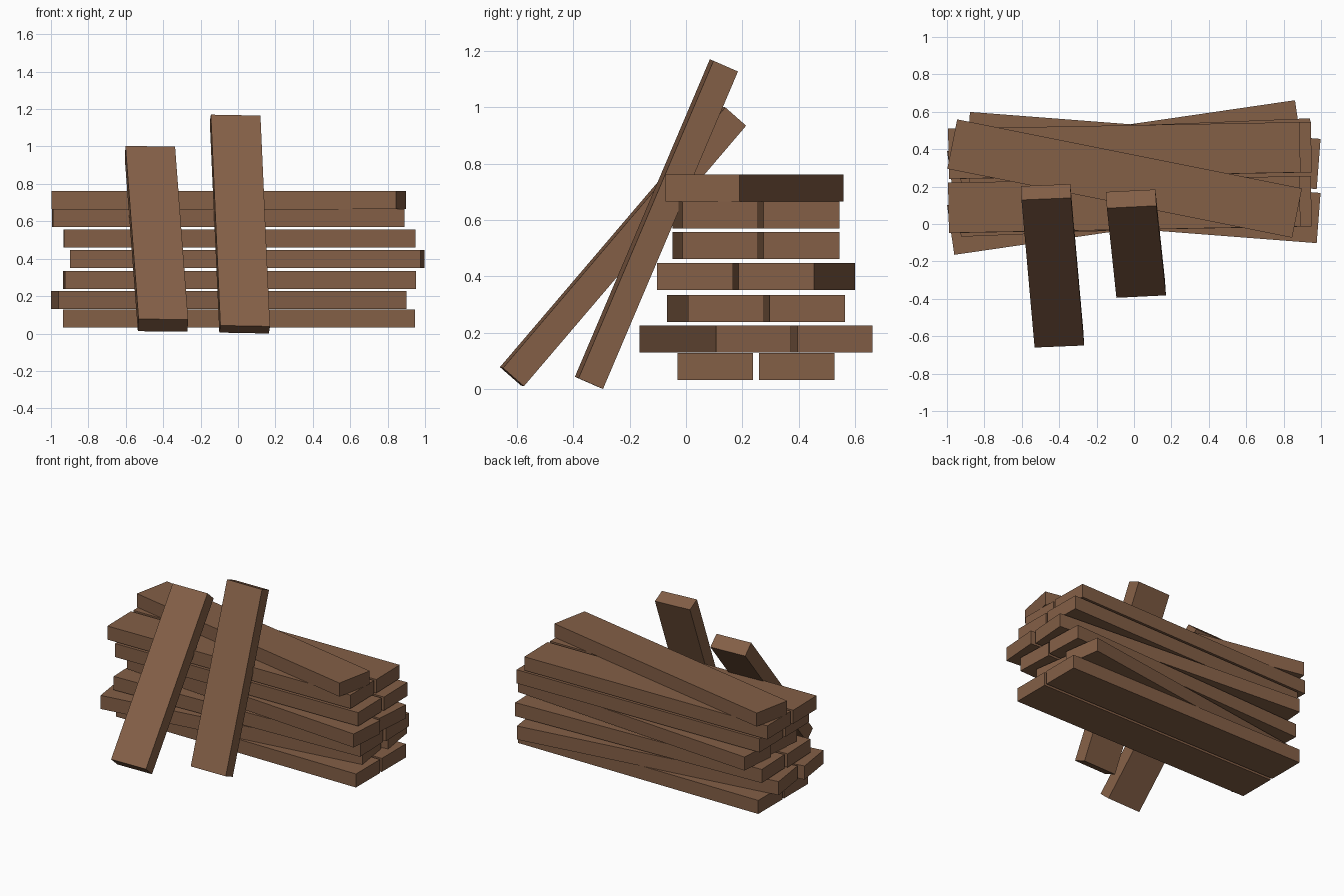
import bpy, bmesh
from math import radians
from mathutils import Matrix, Vector

if "Cube" in bpy.data.objects:
    bpy.data.objects.remove(bpy.data.objects["Cube"])

wood = bpy.data.materials.new("wood")
wood.diffuse_color = (0.23, 0.115, 0.062, 1)
wood.use_nodes = True
wood.node_tree.nodes["Principled BSDF"].inputs["Base Color"].default_value = wood.diffuse_color


def plank(name, centre, side, depth, length):
    """Box centred on a point, spanned by three edge vectors."""
    bm = bmesh.new()
    basis = Matrix((side, depth, length)).transposed().to_4x4()
    bmesh.ops.create_cube(bm, size=1, matrix=basis)
    bmesh.ops.recalc_face_normals(bm, faces=bm.faces[:])
    mesh = bpy.data.meshes.new(name)
    bm.to_mesh(mesh)
    bm.free()
    mesh.materials.append(wood)
    obj = bpy.data.objects.new(name, mesh)
    obj.location = centre
    bpy.context.collection.objects.link(obj)
    return obj


LENGTH, WIDTH, THICK = 1.88, 0.269, 0.096


def flat_plank(name, centre, angle):
    obj = plank(name, centre, (LENGTH, 0, 0), (0, WIDTH, 0), (0, 0, THICK))
    obj.rotation_euler.z = radians(angle)


# Stacked layers: two side-by-side planks, each layer twisted a little
layers = [  # x, z, twist in degrees
    (0.005, 0.080, 0.0),
    (-0.050, 0.178, 8.3),
    (0.008, 0.285, 2.3),
    (0.050, 0.399, -4.4),
    (0.008, 0.509, 1.05),
    (-0.052, 0.617, 1.05),
]
for i, (x, z, twist) in enumerate(layers, 1):
    flat_plank(f"layer_{i}_front_plank", (x, 0.104, z), twist)
    flat_plank(f"layer_{i}_back_plank", (x, 0.393, z), twist)

# Single plank lying across the top
flat_plank("top_plank", (-0.05, 0.243, 0.713), -11.3)

# Two shorter planks leaning against the front of the stack
plank("leaning_plank_right", (0.010, -0.105, 0.585),
      (0.265, 0.013, -0.005), (-0.006, 0.087, -0.038), (-0.051, 0.479, 1.127))
plank("leaning_plank_left", (-0.436, -0.2235, 0.506),
      (0.265, 0.011, -0.003), (-0.004, 0.074, -0.065), (-0.070, 0.789, 0.925))
